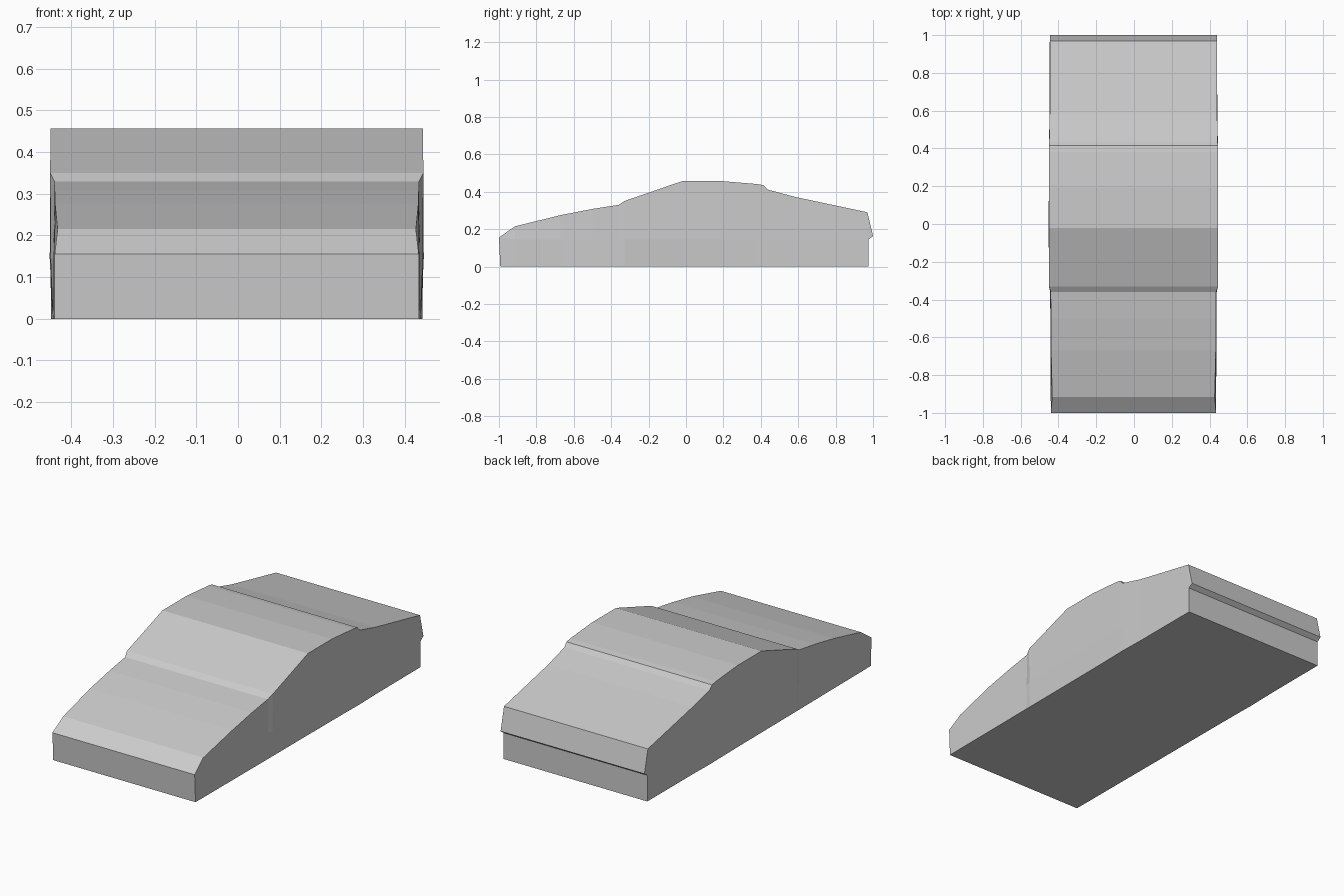
import bpy, bmesh

if "Cube" in bpy.data.objects:
    bpy.data.objects.remove(bpy.data.objects["Cube"])

MID = 0.145   # height of the sill crease along the sides
SHIFT = -0.003

# Cross-section stations from nose to tail:
# y, roofline height, half-width at bottom, at sill, at top
stations = [
    (-1.00, 0.155, 0.437, 0.437, 0.437),
    (-0.915, 0.215, 0.438, 0.438, 0.430),
    (-0.67, 0.275, 0.439, 0.439, 0.436),
    (-0.50, 0.308, 0.440, 0.440, 0.437),
    (-0.36, 0.330, 0.441, 0.440, 0.438),
    (-0.33, 0.350, 0.441, 0.447, 0.448),
    (-0.02, 0.457, 0.442, 0.449, 0.447),
    (0.19, 0.457, 0.443, 0.448, 0.447),
    (0.38, 0.441, 0.445, 0.447, 0.447),
    (0.415, 0.435, 0.446, 0.447, 0.447),
    (0.435, 0.412, 0.446, 0.447, 0.446),
    (0.58, 0.373, 0.443, 0.444, 0.443),
    (0.97, 0.290, 0.442, 0.443, 0.442),
]

bm = bmesh.new()


def pair(y, z, w):
    """Left and right vertex of one cross-section point."""
    return [bm.verts.new((s * w + SHIFT, y, z)) for s in (-1, 1)]


# Rows of bottom, sill and top points
rows = []
for i, (y, z, wb, wm, wt) in enumerate(stations):
    nose, tail = i == 0, i == len(stations) - 1
    low_y = -0.993 if nose else 0.975 if tail else y
    bottom = pair(low_y, 0, wb)
    top = pair(y, z, wt)
    mid = top if nose else pair(low_y if tail else y, MID, wm)
    rows.append((bottom, mid, top))


def face(*verts):
    unique = list(dict.fromkeys(verts))
    bm.faces.new(unique)


# Skin between neighbouring stations: sides, top and underside
for a, b in zip(rows, rows[1:]):
    for s in (0, 1):
        face(a[0][s], b[0][s], b[1][s], a[1][s])
        face(a[1][s], b[1][s], b[2][s], a[2][s])
    face(a[2][0], a[2][1], b[2][1], b[2][0])
    face(a[0][0], a[0][1], b[0][1], b[0][0])

# Nose panel
front = rows[0]
face(front[0][0], front[0][1], front[2][1], front[2][0])

# Tail panel with overhanging lip
bottom, mid, top = rows[-1]
lip = pair(1.0, 0.163, 0.442)
chain = [bottom, mid, lip, top]
for a, b in zip(chain, chain[1:]):
    face(a[0], a[1], b[1], b[0])
for s in (0, 1):
    face(mid[s], lip[s], top[s])

bmesh.ops.recalc_face_normals(bm, faces=bm.faces)
mesh = bpy.data.meshes.new("car_body")
bm.to_mesh(mesh)
bm.free()
body = bpy.data.objects.new("car_body", mesh)
bpy.context.collection.objects.link(body)
